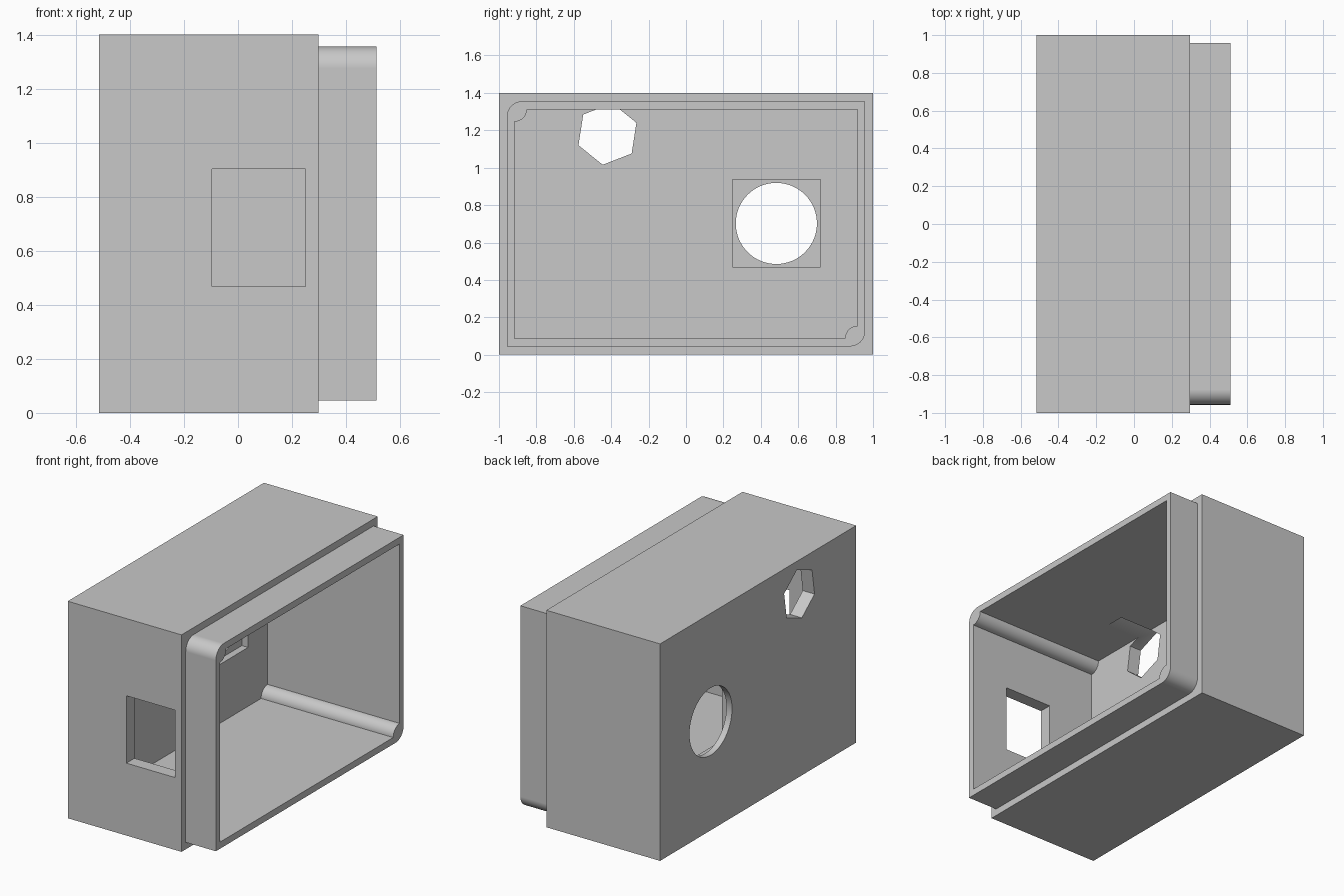
import bpy, bmesh
from math import cos, sin, pi, atan2, hypot

cube = bpy.data.objects.get("Cube")
if cube:
    bpy.data.objects.remove(cube, do_unlink=True)

grey = bpy.data.materials.new("light_grey")
grey.use_nodes = True
colour = (0.58, 0.58, 0.58, 1)
grey.diffuse_color = colour
grey.node_tree.nodes["Principled BSDF"].inputs["Base Color"].default_value = colour


def arc(y, z, r, a0, a1, n):
    """Points (y, z) along an arc, ends included."""
    return [(y + r * cos(a0 + (a1 - a0) * i / n),
             z + r * sin(a0 + (a1 - a0) * i / n)) for i in range(n + 1)]


def prism(name, profile, x0, x1):
    """Extrude a counter-clockwise (y, z) profile along x."""
    bm = bmesh.new()
    face = bm.faces.new([bm.verts.new((x0, y, z)) for y, z in profile])
    top = bmesh.ops.extrude_face_region(bm, geom=[face])["geom"]
    verts = [v for v in top if isinstance(v, bmesh.types.BMVert)]
    bmesh.ops.translate(bm, verts=verts, vec=(x1 - x0, 0, 0))
    bmesh.ops.recalc_face_normals(bm, faces=bm.faces)
    mesh = bpy.data.meshes.new(name)
    bm.to_mesh(mesh)
    bm.free()
    mesh.materials.append(grey)
    obj = bpy.data.objects.new(name, mesh)
    bpy.context.collection.objects.link(obj)
    return obj


def rect(y0, y1, z0, z1):
    return [(y0, z0), (y1, z0), (y1, z1), (y0, z1)]


def combine(target, other, operation):
    """Apply a boolean and discard the second solid."""
    mod = target.modifiers.new("bool", 'BOOLEAN')
    mod.operation, mod.solver, mod.object = operation, 'EXACT', other
    bpy.context.view_layer.objects.active = target
    bpy.ops.object.modifier_apply(modifier=mod.name)
    bpy.data.objects.remove(other, do_unlink=True)


BACK, SHOULDER, RIM, FLOOR = -0.515, 0.297, 0.512, -0.431

# Main body
body = prism("enclosure_body", rect(-1, 1, 0, 1.4), BACK, SHOULDER)

# Stepped lip, rounded at two opposite corners
w, lo, hi, r = 0.957, 0.045, 1.355, 0.08
lip = ([(-w, lo)] + arc(w - r, lo + r, r, -pi / 2, 0, 14)
       + [(w, hi)] + arc(r - w, hi - r, r, pi / 2, pi, 14))
combine(body, prism("lip", lip, 0, RIM), 'UNION')

# Cavity, leaving a quarter-round post in the same two corners
w, lo, hi, r = 0.917, 0.088, 1.312, 0.066
cavity = ([(-w, lo)] + arc(w, lo, r, pi, pi / 2, 14)
          + [(w, hi)] + arc(-w, hi, r, 0, -pi / 2, 14))
combine(body, prism("cavity", cavity, FLOOR, 0.7), 'DIFFERENCE')

# Round port with a square seat on its inner side
port = arc(0.483, 0.702, 0.217, 0, 2 * pi, 64)[:-1]
combine(body, prism("port", port, -0.7, -0.3), 'DIFFERENCE')
seat = rect(0.248, 0.718, 0.468, 0.936)
combine(body, prism("seat", seat, -0.475, -0.3), 'DIFFERENCE')

# Hexagonal port that also bites into the ceiling
y, z = -0.42, 1.18
turn = atan2(1.24 - z, -0.265 - y)
hexagon = arc(y, z, hypot(0.155, 0.06), turn, turn + 2 * pi, 6)[:-1]
combine(body, prism("hex_port", hexagon, -0.7, -0.195), 'DIFFERENCE')

# Rectangular window in the front wall
window = prism("window", rect(-1.2, -0.7, 0.467, 0.902), -0.097, 0.249)
combine(body, window, 'DIFFERENCE')

# Smooth curved faces, crisp edges
bpy.ops.object.select_all(action='DESELECT')
body.select_set(True)
bpy.context.view_layer.objects.active = body
bpy.ops.object.shade_smooth_by_angle(angle=pi / 6)
weighted = body.modifiers.new("weighted_normals", 'WEIGHTED_NORMAL')
weighted.keep_sharp = True
